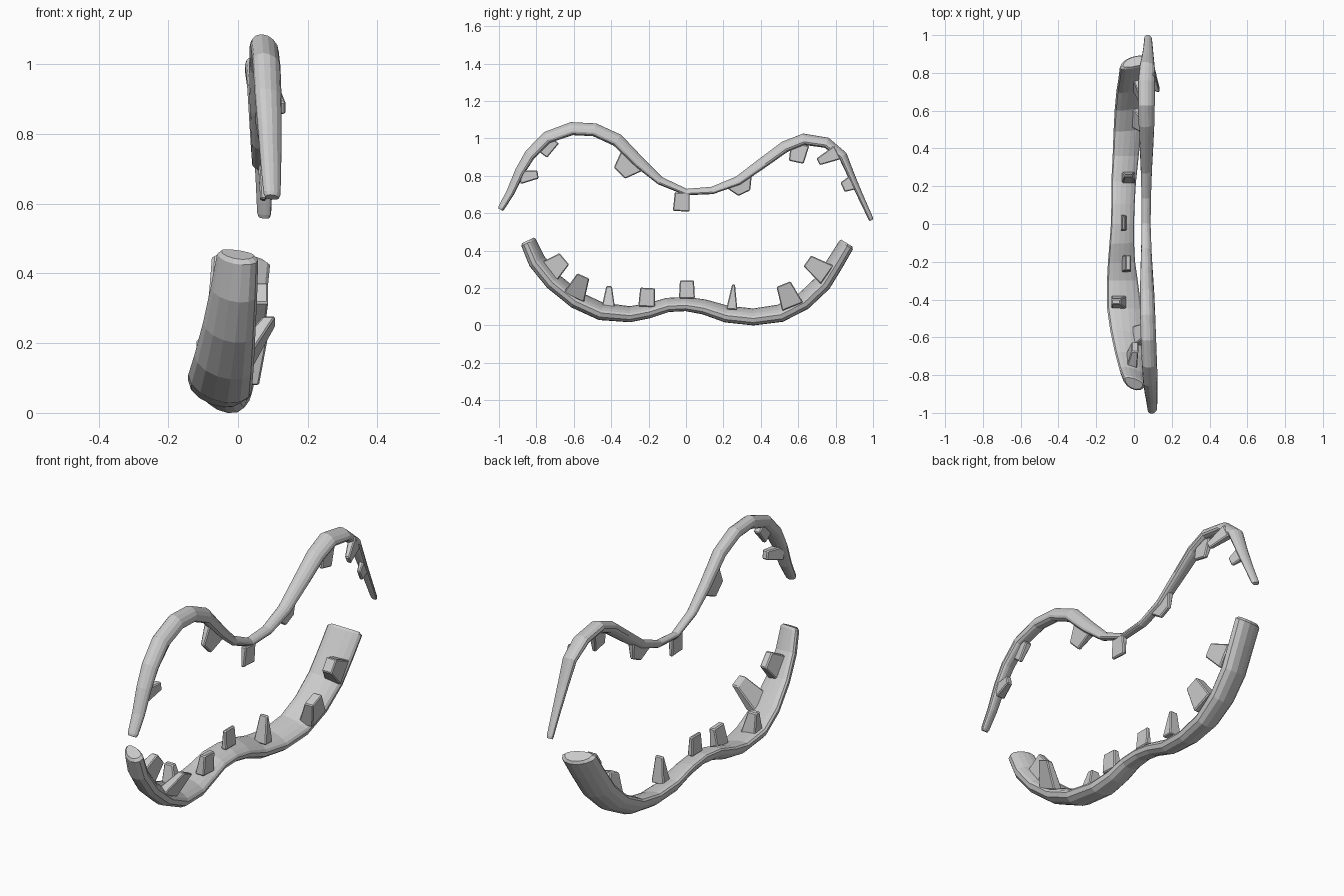
import bpy, bmesh
from math import sin, cos, pi, radians
from mathutils import Vector

# path rows: y, z, x min, x max, thickness
UPPER = [
    (-.984, .628, .073, .122, .04), (-.935, .71, .065, .124, .05), (-.885, .82, .056, .125, .06),
    (-.83, .91, .048, .125, .068), (-.74, 1.00, .042, .122, .075), (-.61, 1.046, .036, .117, .08),
    (-.49, 1.04, .033, .113, .08), (-.37, .985, .032, .108, .08), (-.25, .865, .034, .10, .07),
    (-.14, .77, .038, .093, .05), (0, .71, .04, .088, .04), (.14, .718, .04, .09, .045),
    (.28, .77, .036, .095, .055), (.42, .87, .03, .103, .065), (.53, .95, .025, .108, .07),
    (.63, .99, .02, .11, .07), (.75, .972, .02, .11, .065), (.835, .905, .03, .11, .055),
    (.885, .79, .042, .105, .042), (.935, .68, .05, .10, .035), (.985, .572, .055, .095, .03)]
LOWER = [
    (-.83, .448, -.06, .058, .09), (-.785, .35, -.078, .055, .1), (-.70, .245, -.10, .05, .1),
    (-.58, .148, -.125, .045, .1), (-.45, .088, -.143, .04, .1), (-.30, .072, -.143, .02, .09),
    (-.20, .09, -.138, .005, .085), (-.10, .12, -.13, 0, .08), (0, .125, -.122, 0, .08),
    (.10, .11, -.12, .003, .085), (.22, .073, -.12, .01, .095), (.36, .058, -.113, .025, .095),
    (.50, .078, -.108, .04, .1), (.62, .14, -.102, .055, .1), (.72, .235, -.093, .07, .1),
    (.79, .345, -.082, .083, .095), (.845, .435, -.075, .092, .09)]

# tooth rows: base y, base z, pointing angle, base width, tip width, length, x, depth, sideways lean
UPPER_TEETH = [
    (-.89, .79, 10, .07, .045, .10, .09, .05, .02), (-.715, 1.0, 233, .09, .08, .10, .08, .035, 0),
    (-.285, .885, 225, .16, .085, .10, .068, .035, 0), (-.02, .71, 267, .08, .09, .10, .073, .03, 0),
    (.28, .775, 295, .16, .07, .075, .066, .035, 0), (.61, .97, 258, .10, .08, .10, .07, .035, .01),
    (.81, .925, 206, .08, .04, .115, .09, .04, .035), (.905, .77, 205, .085, .055, .075, .08, .03, .02)]
LOWER_TEETH = [
    (-.735, .285, 40, .13, .08, .11, -.015, .06, .02), (-.60, .15, 66, .12, .07, .125, .01, .06, .08),
    (-.415, .10, 88, .07, .03, .11, -.08, .08, -.015), (-.21, .10, 87, .09, .08, .10, -.04, .05, .01),
    (.005, .145, 90, .085, .075, .095, -.055, .03, 0), (.245, .085, 86, .06, .015, .135, -.03, .07, 0),
    (.57, .10, 112, .12, .08, .13, .02, .08, .04), (.755, .27, 145, .12, .07, .13, .03, .09, .03)]


def finish(name, bm):
    bmesh.ops.recalc_face_normals(bm, faces=bm.faces)
    me = bpy.data.meshes.new(name)
    bm.to_mesh(me)
    bm.free()
    ob = bpy.data.objects.new(name, me)
    bpy.context.collection.objects.link(ob)
    return ob


def band(name, rows, side, shear, inner, outer, n=14):
    """Sweep a D-shaped section along the lip path; side picks the mouth-facing direction."""
    bm = bmesh.new()
    pts = [Vector((0, r[0], r[1])) for r in rows]
    rings = []

    def ring(c, t, row, s):
        normal = Vector((0, -t.z, t.y)) * side
        mid, half = (row[2] + row[3]) / 2, (row[3] - row[2]) / 2 * s
        vs = []
        for k in range(n):
            a = 2 * pi * k / n
            u, h = cos(a), sin(a)
            off = (shear * u + (inner if h > 0 else outer) * h) * row[4] * s
            vs.append(bm.verts.new(c + normal * off + Vector((mid + half * u, 0, 0))))
        rings.append(vs)

    last = len(rows) - 1
    for i, row in enumerate(rows):
        t = (pts[min(i + 1, last)] - pts[max(i - 1, 0)]).normalized()
        if i == 0:
            ring(pts[i] - t * .012, t, row, .8)
        ring(pts[i], t, row, 1)
        if i == last:
            ring(pts[i] + t * .012, t, row, .8)
    for a, b in zip(rings, rings[1:]):
        for k in range(n):
            bm.faces.new((a[k], a[(k + 1) % n], b[(k + 1) % n], b[k]))
    bm.faces.new(rings[0])
    bm.faces.new(rings[-1])
    return finish(name, bm)


def tooth(name, y, z, ang, w0, w1, length, x, depth, lean):
    """Tapered block growing out of the lip."""
    a = radians(ang)
    d, s = Vector((0, cos(a), sin(a))), Vector((0, -sin(a), cos(a)))
    base = Vector((x, y, z))
    tip = base + d * length + Vector((lean, 0, 0))
    bm = bmesh.new()
    loops = []
    for c, w, dep in ((base, w0, depth), (tip, w1, depth * .6)):
        loops.append([bm.verts.new(c + s * (w / 2 * i) + Vector((dep / 2 * j, 0, 0)))
                      for i, j in ((-1, -1), (1, -1), (1, 1), (-1, 1))])
    lo, hi = loops
    bm.faces.new(lo)
    bm.faces.new(hi)
    for k in range(4):
        bm.faces.new((lo[k], lo[(k + 1) % 4], hi[(k + 1) % 4], hi[k]))
    ob = finish(name, bm)
    bev = ob.modifiers.new("soft_edges", 'BEVEL')
    bev.width = .005
    bev.segments = 1


# lips
band("upper_lip", UPPER, -1, .12, .35, .5)
band("lower_lip", LOWER, 1, -.22, .26, .58)

# teeth
for label, table in (("upper_tooth", UPPER_TEETH), ("lower_tooth", LOWER_TEETH)):
    for i, row in enumerate(table):
        tooth(f"{label}_{i + 1}", *row)
